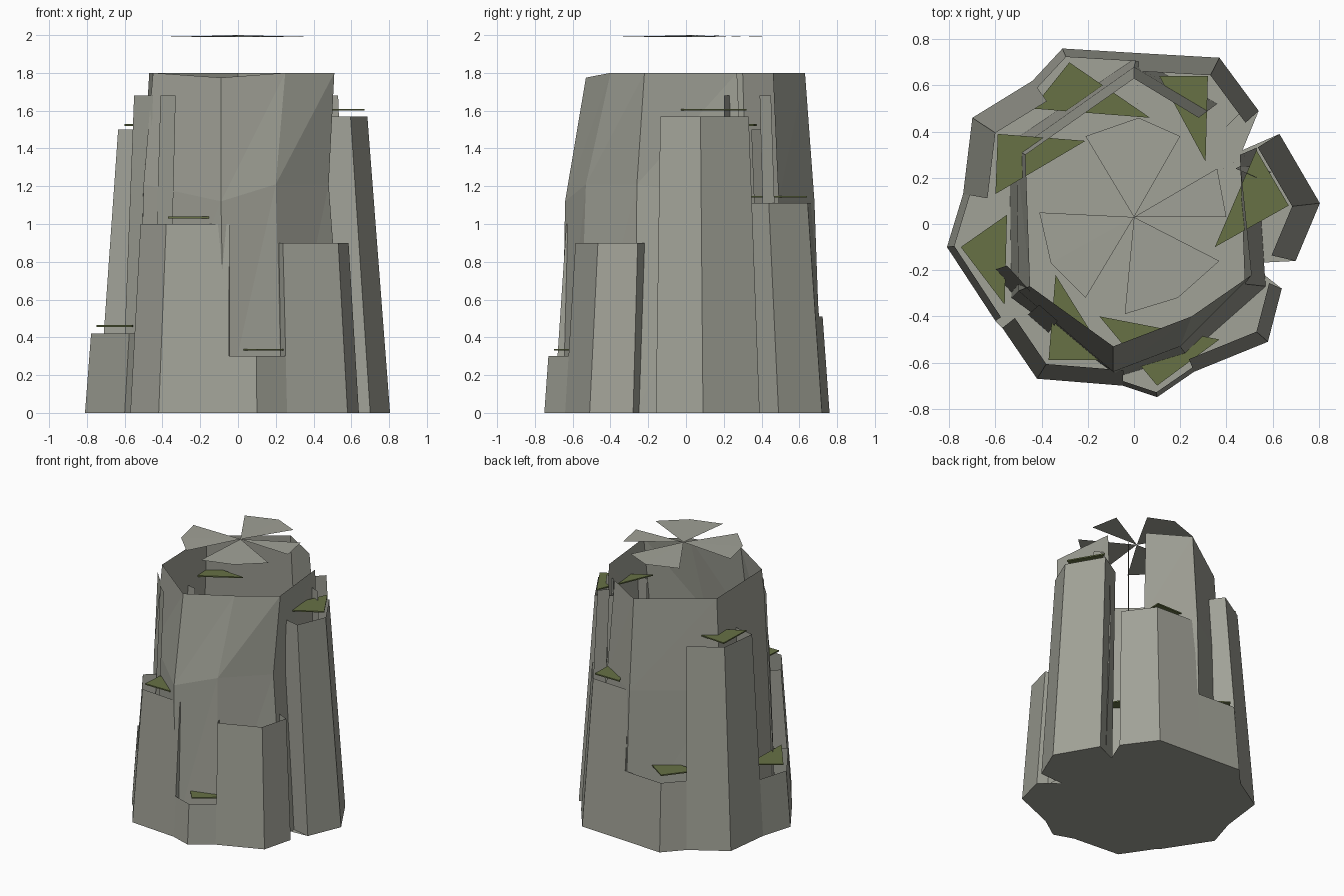
import bpy
from mathutils import Vector

old = bpy.data.objects.get("Cube")
if old:
    bpy.data.objects.remove(old, do_unlink=True)


def make_material(name, color):
    mat = bpy.data.materials.new(name)
    mat.use_nodes = True
    mat.diffuse_color = (*color, 1)
    bsdf = mat.node_tree.nodes["Principled BSDF"]
    bsdf.inputs["Base Color"].default_value = (*color, 1)
    bsdf.inputs["Roughness"].default_value = 1
    return mat


STONE = make_material("grey stone", (0.355, 0.36, 0.31))
MOSS = make_material("green moss", (0.135, 0.165, 0.06))


def add_mesh(name, verts, faces, material):
    mesh = bpy.data.meshes.new(name)
    mesh.from_pydata([tuple(v) for v in verts], [], faces)
    mesh.materials.append(material)
    mesh.update()
    obj = bpy.data.objects.new(name, mesh)
    bpy.context.collection.objects.link(obj)


def ring(points, z, scale=1.0):
    return [Vector((x * scale, y * scale, z)) for x, y in points]


def loft(name, rings):
    """Open faceted sheet joining rows of points, facing outwards."""
    n = len(rings[0])
    faces = []
    for r in range(len(rings) - 1):
        for i in range(r * n, r * n + n - 1):
            faces += [(i, i + 1, n + i + 1), (i, n + i + 1, n + i)]
    add_mesh(name, sum(rings, []), faces, STONE)


# Every column leans inwards by the same amount per unit of height
LEAN = 0.095


def column(name, outline, height, depth=0.65):
    """Open-topped column whose side walls run in towards the core."""
    first, last = Vector(outline[0]) * depth, Vector(outline[-1]) * depth
    points = [first, *outline, last]
    n = len(points)
    verts = ring(points, 0) + ring(points, height, 1 - LEAN * height)
    faces = [(i, i + 1, n + i + 1, n + i) for i in range(n - 1)]
    add_mesh(name, verts, faces, STONE)


# Outer columns, counter-clockwise from the right
columns = {
    "right_column": ([(0.7, -0.16), (0.805, 0.09), (0.63, 0.39)], 1.57),
    "back_right_column": ([(0.54, 0.49), (0.37, 0.72), (0.02, 0.74)], 1.11),
    "back_left_column": ([(0.02, 0.74), (-0.31, 0.76), (-0.44, 0.62)], 0.51),
    "left_back_column": ([(-0.44, 0.62), (-0.7, 0.46), (-0.74, 0.13)], 1.5),
    "left_column": ([(-0.74, 0.13), (-0.81, -0.1), (-0.6, -0.42)], 0.42),
    "front_left_column": ([(-0.57, -0.45), (-0.42, -0.67), (-0.05, -0.7)], 1.0),
    "front_column": ([(-0.05, -0.7), (0.1, -0.75), (0.26, -0.64)], 0.3),
    "front_right_column": ([(0.26, -0.64), (0.58, -0.51), (0.64, -0.28)], 0.9),
}
for name, (outline, height) in columns.items():
    column(name, outline, height)

# Floor under everything, notched on both sides of the right column
outline = []
for points, height in columns.values():
    outline += [p for p in points if p not in outline]
outline.insert(3, (0.47, 0.32))
outline.append((0.5, -0.17))
add_mesh("floor", ring(outline, 0), [tuple(reversed(range(len(outline))))], STONE)

# Hollow core wall, left open at the back right
top = [(0.28, 0.46), (0.0, 0.63), (-0.47, 0.3), (-0.45, -0.27),
       (-0.09, -0.53), (0.25, -0.4), (0.51, -0.22), (0.46, 0.27)]
middle = [(0.32, 0.49), (0.0, 0.68), (-0.51, 0.32), (-0.5, -0.29),
          (-0.09, -0.64), (0.2, -0.53), (0.48, -0.26), (0.46, 0.3)]
bottom = [(0.36, 0.52), (0.01, 0.72), (-0.54, 0.35), (-0.53, -0.32),
          (-0.07, -0.66), (0.23, -0.57), (0.57, -0.27), (0.53, 0.33)]
waist = ring(middle, 1.12)
for i in (3, 5, 6):
    waist[i].z = 1.21
rim = ring(top, 1.8)
rim[4].z = 1.775
loft("core_wall", [ring(bottom, 0), waist, rim])

# Thin upright slabs and slivers standing in the gaps, by their top edges
slabs = {
    "back_right_sliver": [(0.37, 0.39), (0.43, 0.45)],
    "right_sliver": [(0.44, 0.24), (0.53, 0.2)],
    "left_slab": [(-0.55, -0.18), (-0.45, -0.29)],
    "left_sliver": [(-0.41, -0.35), (-0.33, -0.42)],
}
for name, edge in slabs.items():
    loft(name, [ring(edge, 0, 1.12), ring(edge, 1.68)])

# Flat blades fanned out above the core
fan = [[(0.2, 0.38), (0.02, 0.46), (-0.21, 0.38)],
       [(0.4, 0.03), (0.36, 0.24)],
       [(-0.04, -0.39), (0.19, -0.32), (0.37, -0.16)],
       [(-0.41, 0.05), (-0.36, -0.17), (-0.21, -0.32)]]
for blade in fan:
    faces = [(0, i + 1, i + 2) for i in range(len(blade) - 1)]
    add_mesh("top_blade", [Vector((0, 0.03, 2))] + ring(blade, 1.99), faces, STONE)

# Moss flakes hovering just above the column tops
flakes = {
    "right_moss": ([(0.35, -0.1), (0.67, 0.08), (0.53, 0.32)], 1.6),
    "back_right_moss": ([(0.31, 0.27), (0.32, 0.64), (0.11, 0.64)], 1.14),
    "back_left_moss": ([(0.07, 0.46), (-0.28, 0.7), (-0.44, 0.5)], 0.55),
    "left_back_moss": ([(-0.21, 0.36), (-0.59, 0.39), (-0.6, 0.13)], 1.52),
    "left_moss": ([(-0.55, 0.04), (-0.75, -0.1), (-0.56, -0.35)], 0.455),
    "front_left_moss": ([(-0.34, -0.22), (-0.37, -0.59), (-0.11, -0.59)], 1.03),
    "front_moss": ([(-0.15, -0.4), (0.1, -0.7), (0.37, -0.5)], 0.33),
}
for name, (points, height) in flakes.items():
    verts = ring(points, height) + ring(points, height + 0.009)
    faces = [(2, 1, 0), (3, 4, 5)]
    faces += [(i, (i + 1) % 3, (i + 1) % 3 + 3, i + 3) for i in range(3)]
    add_mesh(name, verts, faces, MOSS)
